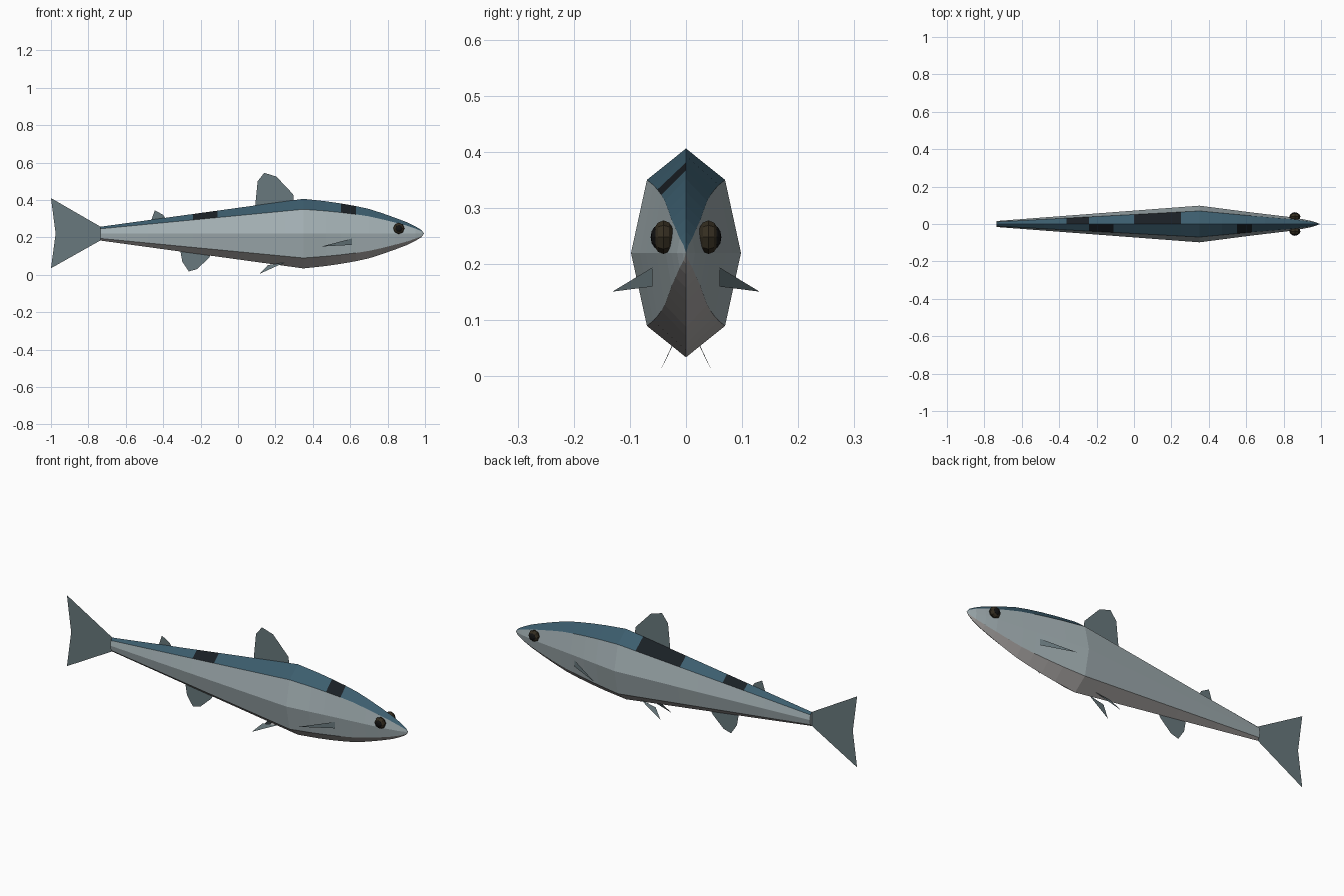
import bpy, bmesh, math
from mathutils import Matrix

if "Cube" in bpy.data.objects:
    bpy.data.objects.remove(bpy.data.objects["Cube"])


def mat(name, rgb):
    m = bpy.data.materials.new(name)
    m.diffuse_color = (*rgb, 1)
    m.use_nodes = True
    m.node_tree.nodes["Principled BSDF"].inputs["Base Color"].default_value = m.diffuse_color
    return m


BACK = mat("back_blue", (0.045, 0.11, 0.155))
SIDE = mat("side_silver", (0.38, 0.45, 0.47))
BELLY = mat("belly_pale", (0.42, 0.40, 0.39))
SPOT = mat("spot_dark", (0.01, 0.014, 0.018))
FIN = mat("fin_grey", (0.14, 0.19, 0.205))
IRIS = mat("iris_brown", (0.035, 0.027, 0.015))
PUPIL = mat("pupil_black", (0.006, 0.006, 0.006))


def finish(name, bm, mats):
    me = bpy.data.meshes.new(name)
    bm.to_mesh(me)
    bm.free()
    for m in mats:
        me.materials.append(m)
    ob = bpy.data.objects.new(name, me)
    bpy.context.collection.objects.link(ob)
    return ob


def lerp(table, x):
    for (x0, v0), (x1, v1) in zip(table, table[1:]):
        if x <= x1:
            return v0 + (v1 - v0) * (x - x0) / (x1 - x0)
    return table[-1][1]


# Body: octagonal rings lofted along x, closed to a point at the nose
HEIGHT = [(-0.735, 0.037), (0.35, 0.186), (0.47, 0.173), (0.6, 0.154), (0.7, 0.132),
          (0.8, 0.1), (0.9, 0.062), (0.96, 0.033), (0.985, 0.016), (0.995, 0.0)]
WIDTH = [(-0.735, 0.016), (0.35, 0.098), (0.61, 0.064), (0.86, 0.034), (0.96, 0.014), (0.995, 0.0)]
STATIONS = [-0.735, -0.48, -0.36, -0.24, -0.11, 0, 0.25, 0.35, 0.47, 0.55,
            0.63, 0.7, 0.77, 0.84, 0.9, 0.95, 0.98]
SECTION = [(0, 1), (0.71, 0.7), (1, 0), (0.71, -0.7), (0, -1), (-0.71, -0.7), (-1, 0), (-0.71, 0.7)]
STRIP = [0, 1, 1, 2, 2, 1, 1, 0]
SPOTS = {(-0.36, 0), (0, 0), (-0.24, 7), (0.55, 7)}   # (station, strip)

bm = bmesh.new()
rings = [[bm.verts.new((x, y * lerp(WIDTH, x), 0.22 + z * lerp(HEIGHT, x))) for y, z in SECTION]
         for x in STATIONS]
nose = bm.verts.new((0.995, 0, 0.22))
for i, x in enumerate(STATIONS):
    for k in range(8):
        n = (k + 1) % 8
        if i + 1 < len(STATIONS):
            f = bm.faces.new((rings[i][k], rings[i][n], rings[i + 1][n], rings[i + 1][k]))
        else:
            f = bm.faces.new((rings[i][k], rings[i][n], nose))
        f.material_index = 3 if (x, k) in SPOTS else STRIP[k]
bm.faces.new(rings[0]).material_index = 1
bmesh.ops.recalc_face_normals(bm, faces=bm.faces)
finish("body", bm, [BACK, SIDE, BELLY, SPOT])


# Flat fins
def fin(name, pts):
    bm = bmesh.new()
    bm.faces.new([bm.verts.new(p) for p in pts])
    finish(name, bm, [FIN])


def mid_fin(name, pts):
    fin(name, [(x, 0, z) for x, z in pts])


mid_fin("tail_fin", [(-0.735, 0.257), (-1, 0.41), (-0.975, 0.22), (-1, 0.035), (-0.735, 0.184)])
mid_fin("dorsal_fin", [(0.09, 0.35), (0.105, 0.5), (0.14, 0.545), (0.205, 0.525),
                       (0.295, 0.43), (0.3, 0.38)])
mid_fin("adipose_fin", [(-0.467, 0.28), (-0.445, 0.345), (-0.4, 0.32), (-0.385, 0.295)])
mid_fin("anal_fin", [(-0.31, 0.14), (-0.298, 0.07), (-0.263, 0.018), (-0.22, 0.03),
                     (-0.155, 0.09), (-0.14, 0.12)])

# Paired fins and eyes
for s, side in ((-1, "right"), (1, "left")):
    fin(side + "_pectoral_fin", [(0.61, s * 0.06, 0.194), (0.61, s * 0.06, 0.16), (0.445, s * 0.131, 0.151)])
    fin(side + "_pelvic_fin", [(0.25, s * 0.02, 0.066), (0.16, s * 0.025, 0.052), (0.115, s * 0.048, 0.005)])
    for name, r, y, depth, m in (("eye", 0.03, 0.04, 0.02, IRIS), ("pupil", 0.021, 0.05, 0.013, PUPIL)):
        bm = bmesh.new()
        bmesh.ops.create_uvsphere(bm, u_segments=8, v_segments=6, radius=r)
        bmesh.ops.transform(bm, verts=bm.verts, matrix=Matrix.Translation((0.86, s * y, 0.248))
                            @ Matrix.Diagonal((1, depth / r, 1, 1)) @ Matrix.Rotation(math.pi / 2, 4, 'X'))
        finish(side + "_" + name, bm, [m])
